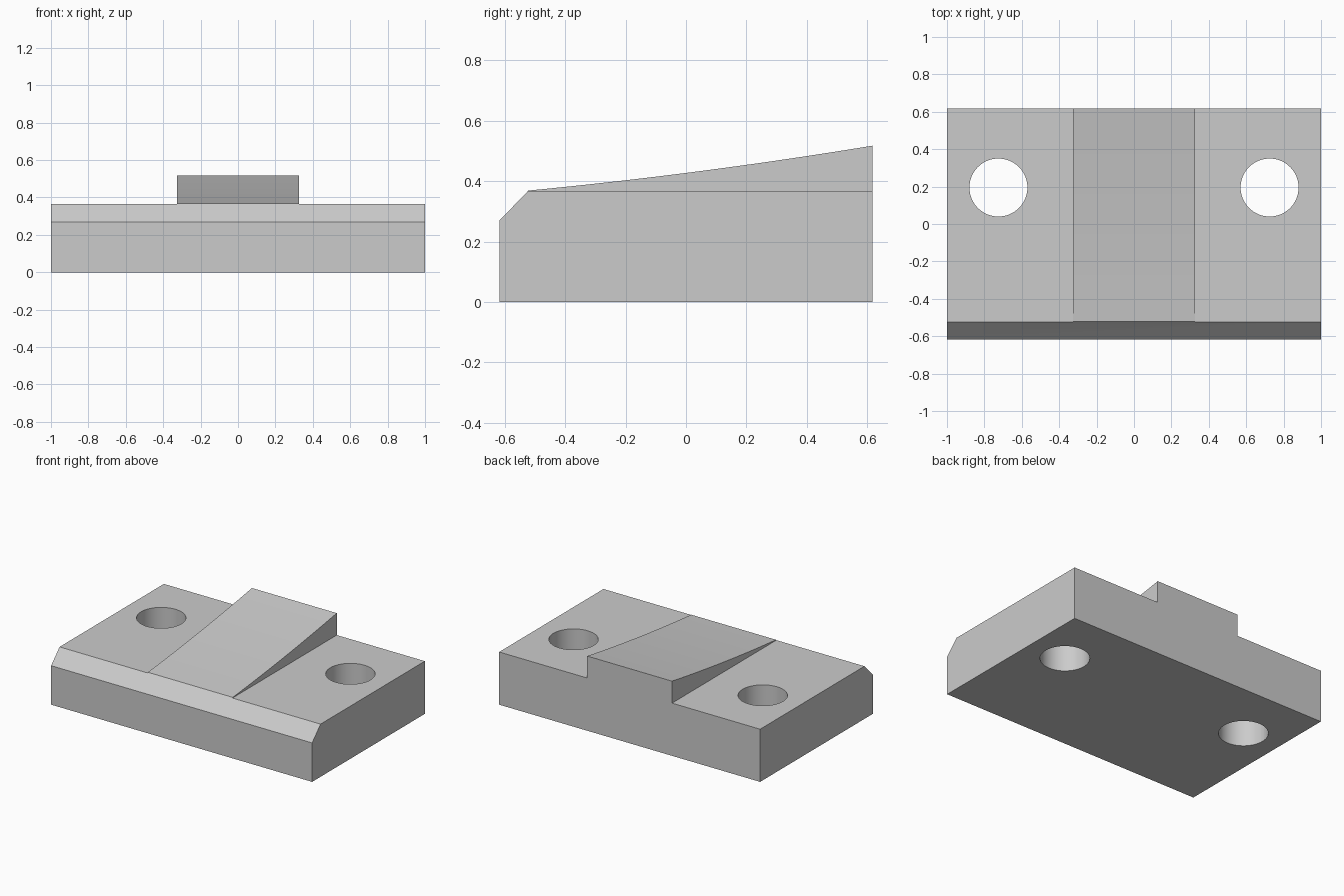
import bpy
import bmesh
import math

default_cube = bpy.data.objects.get("Cube")
if default_cube:
    bpy.data.objects.remove(default_cube, do_unlink=True)

HALF_DEPTH = 0.617
TOP = 0.365
CHAMFER_BACK = -0.525

# Single plain grey
grey = bpy.data.materials.new("plain grey")
grey.use_nodes = True
colour = (0.6, 0.6, 0.6, 1)
grey.diffuse_color = colour
grey.node_tree.nodes["Principled BSDF"].inputs["Base Color"].default_value = colour


def extrude_profile(name, profile, half_width):
    """Extrude a (y, z) outline along x, centred on x = 0."""
    bm = bmesh.new()
    face = bm.faces.new([bm.verts.new((-half_width, y, z)) for y, z in profile])
    result = bmesh.ops.extrude_face_region(bm, geom=[face])
    moved = [v for v in result["geom"] if isinstance(v, bmesh.types.BMVert)]
    bmesh.ops.translate(bm, verts=moved, vec=(2 * half_width, 0, 0))
    bmesh.ops.recalc_face_normals(bm, faces=bm.faces)
    mesh = bpy.data.meshes.new(name)
    bm.to_mesh(mesh)
    bm.free()
    mesh.materials.append(grey)
    obj = bpy.data.objects.new(name, mesh)
    bpy.context.collection.objects.link(obj)
    return obj


def apply_boolean(target, tool, operation):
    mod = target.modifiers.new(operation.lower(), 'BOOLEAN')
    mod.operation = operation
    mod.solver = 'EXACT'
    mod.object = tool
    bpy.context.view_layer.objects.active = target
    bpy.ops.object.modifier_apply(modifier=mod.name)
    bpy.data.objects.remove(tool, do_unlink=True)


# Base plate with a chamfered front edge
plate = extrude_profile("ramp_plate", [
    (-HALF_DEPTH, 0), (HALF_DEPTH, 0), (HALF_DEPTH, TOP),
    (CHAMFER_BACK, TOP), (-HALF_DEPTH, 0.27)], 1)

# Gently curved ramp, sunk into the plate and joined to it
STEPS = 16
START = -0.522
outline = [(-0.5, 0.2), (HALF_DEPTH, 0.2)]
for i in range(STEPS + 1):
    y = HALF_DEPTH + (START - HALF_DEPTH) * i / STEPS
    outline.append((y, 0.427 + 0.1275 * y + 0.03 * y * y))
outline.append((CHAMFER_BACK, TOP))
ramp = extrude_profile("ramp", outline, 0.325)
apply_boolean(plate, ramp, 'UNION')

# Two round through holes
for side in (-1, 1):
    bpy.ops.mesh.primitive_cylinder_add(
        vertices=64, radius=0.155, depth=1, location=(side * 0.725, 0.195, 0.2))
    cutter = bpy.context.object
    cutter.name = "hole_cutter"
    cutter.hide_render = True
    cutter.data.materials.append(grey)
    apply_boolean(plate, cutter, 'DIFFERENCE')

# Smooth hole walls and ramp, crisp edges
bpy.ops.object.select_all(action='DESELECT')
plate.select_set(True)
bpy.context.view_layer.objects.active = plate
bpy.ops.object.shade_smooth_by_angle(angle=math.radians(20))
# Keep the shallow front edge of the ramp crisp against flat faces
for polygon in plate.data.polygons:
    if abs(polygon.normal.z) > 0.9999 or abs(polygon.normal.x) > 0.99:
        polygon.use_smooth = False
